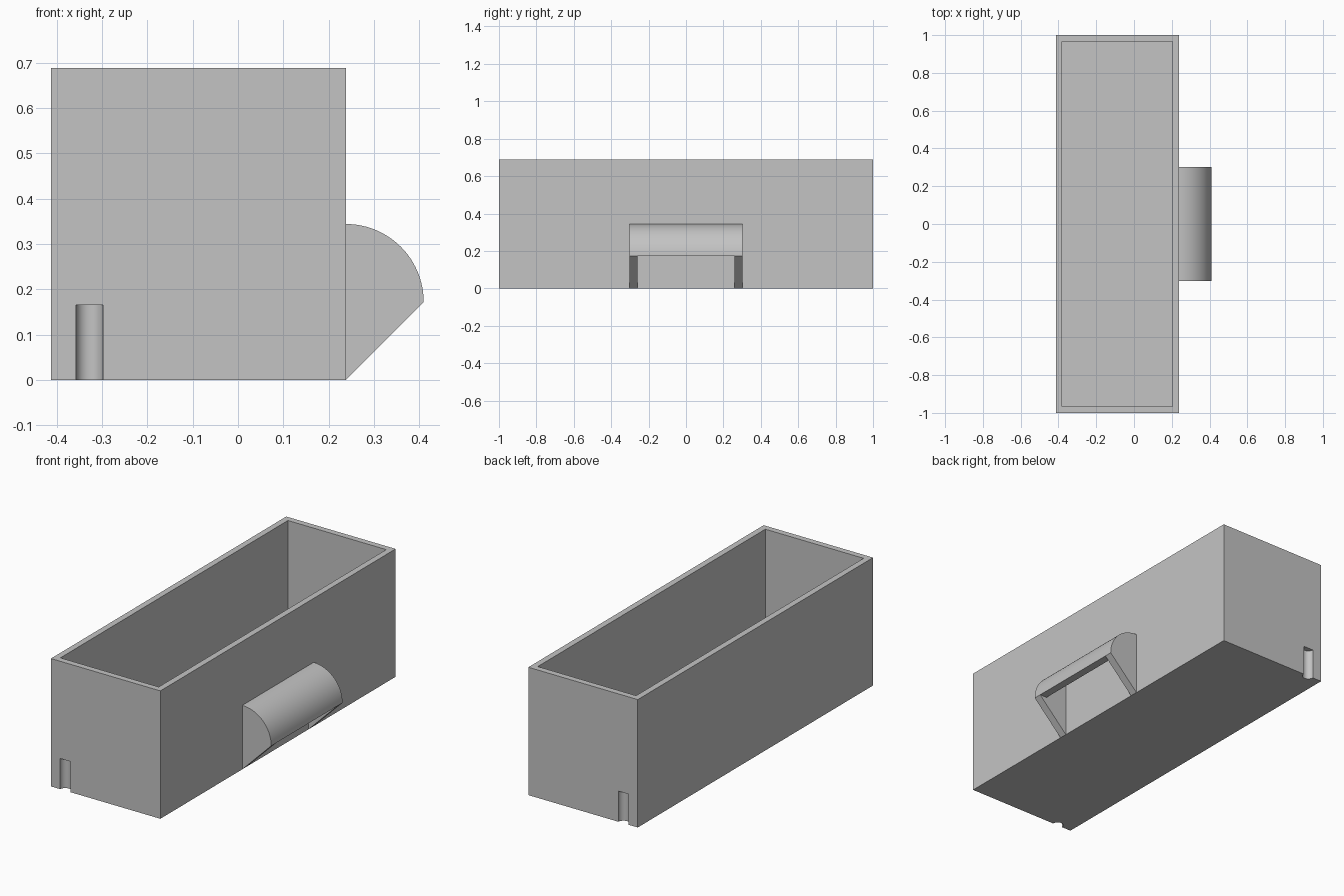
import bpy
import bmesh
from math import sin, cos, pi, radians
from mathutils import Vector

if "Cube" in bpy.data.objects:
    bpy.data.objects.remove(bpy.data.objects["Cube"], do_unlink=True)

LEFT, RIGHT, HEIGHT, WALL = -0.413, 0.238, 0.688, 0.033
HOOD_R, HOOD_T, HOOD_HALF = 0.172, 0.043, 0.303

grey = bpy.data.materials.new("plain_grey")
grey.use_nodes = True
colour = (0.55, 0.55, 0.55, 1)
grey.diffuse_color = colour
grey.node_tree.nodes["Principled BSDF"].inputs["Base Color"].default_value = colour


def prism(name, outline, direction):
    """Extrude a closed outline of 3D points along a direction."""
    bm = bmesh.new()
    face = bm.faces.new([bm.verts.new(p) for p in outline])
    grown = bmesh.ops.extrude_face_region(bm, geom=[face], use_keep_orig=True)
    moved = [v for v in grown["geom"] if isinstance(v, bmesh.types.BMVert)]
    bmesh.ops.translate(bm, verts=moved, vec=Vector(direction))
    bmesh.ops.recalc_face_normals(bm, faces=bm.faces)
    mesh = bpy.data.meshes.new(name)
    bm.to_mesh(mesh)
    bm.free()
    mesh.materials.append(grey)
    obj = bpy.data.objects.new(name, mesh)
    bpy.context.collection.objects.link(obj)
    return obj


def select(obj):
    bpy.ops.object.select_all(action="DESELECT")
    obj.select_set(True)
    bpy.context.view_layer.objects.active = obj


def carve(obj, cutter):
    """Cut one solid out of another and discard the cutter."""
    cutter.hide_render = True
    mod = obj.modifiers.new("carve", "BOOLEAN")
    mod.operation, mod.solver, mod.object = "DIFFERENCE", "EXACT", cutter
    select(obj)
    bpy.ops.object.modifier_apply(modifier=mod.name)
    bpy.data.objects.remove(cutter, do_unlink=True)


def rectangle(inset, z):
    x0, x1, y = LEFT + inset, RIGHT - inset, 1 - inset
    return [(x0, -y, z), (x1, -y, z), (x1, y, z), (x0, y, z)]


def quarter(radius, y, steps=24):
    """Quarter arc from the top of the hood out to its lip."""
    angles = [pi / 2 * (1 - i / steps) for i in range(steps + 1)]
    return [(RIGHT + radius * cos(a), y, HOOD_R + radius * sin(a)) for a in angles]


# Open trough
trough = prism("trough", rectangle(0, 0), (0, 0, HEIGHT))
carve(trough, prism("cavity_cutter", rectangle(WALL, WALL), (0, 0, HEIGHT)))

# Half-round drain grooves at the foot of both end walls
for side in (-1, 1):
    circle = [(-0.328 + 0.03 * cos(2 * pi * i / 32), side + 0.03 * sin(2 * pi * i / 32), -0.05)
              for i in range(32)]
    carve(trough, prism("groove_cutter", circle, (0, 0, 0.215)))

# Rounded hood on the side, hollow and open underneath
y = -HOOD_HALF
hood = prism("side_hood", quarter(HOOD_R, y) + [(RIGHT, y, 0)], (0, 2 * HOOD_HALF, 0))
y += HOOD_T
inner = quarter(HOOD_R - HOOD_T, y)
inner += [(0.5, y, HOOD_R), (0.5, y, -0.05), (0.2, y, -0.05), (0.2, y, inner[0][2])]
carve(hood, prism("hood_cutter", inner, (0, -2 * y, 0)))

for part in (trough, hood):
    select(part)
    bpy.ops.object.shade_smooth_by_angle(angle=radians(30))
